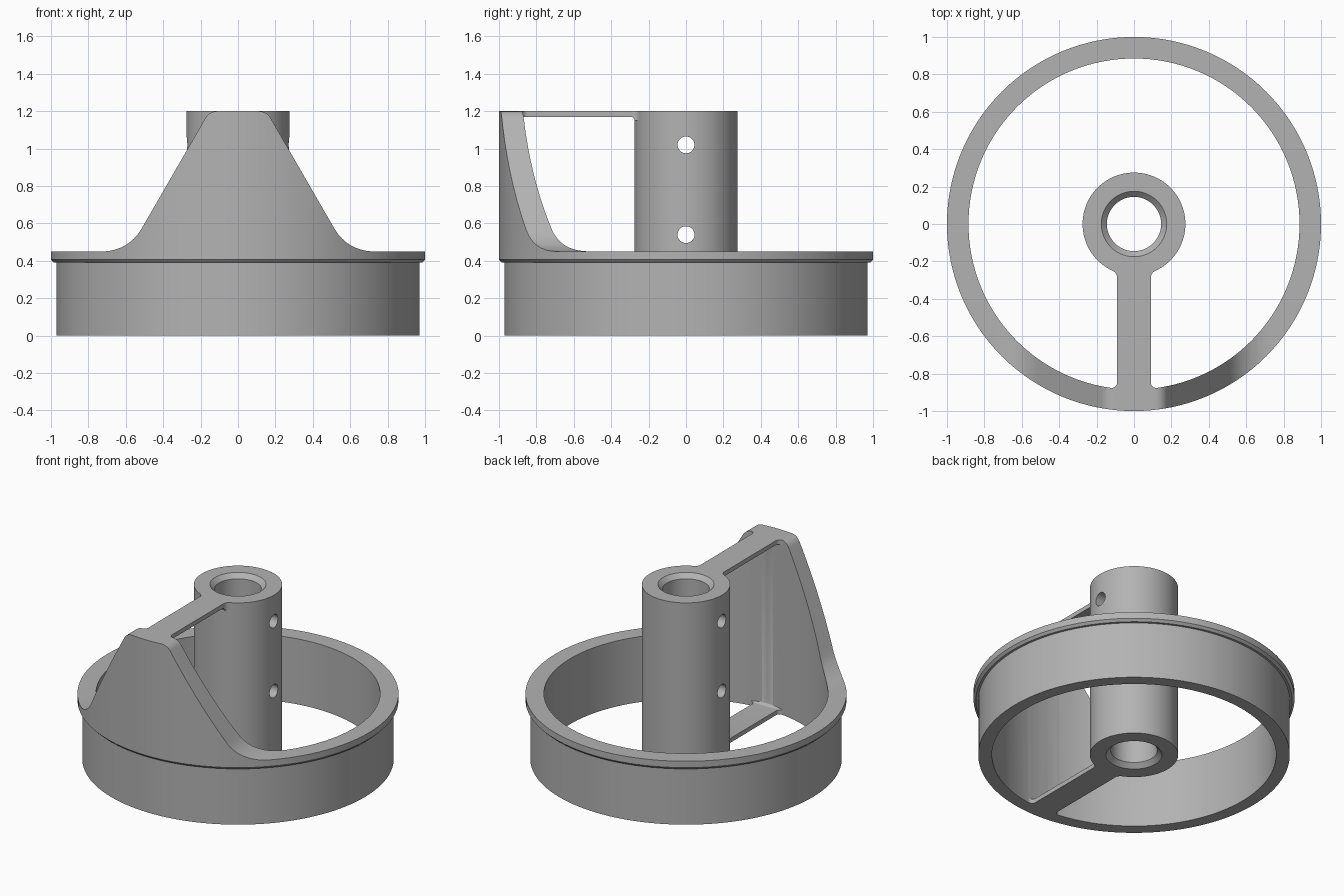
import bpy, bmesh, math
from mathutils import Vector

cube = bpy.data.objects.get("Cube")
if cube:
    bpy.data.objects.remove(cube, do_unlink=True)

grey = bpy.data.materials.new("satin_grey")
grey.use_nodes = True
grey.diffuse_color = (0.45, 0.45, 0.45, 1)
grey.node_tree.nodes["Principled BSDF"].inputs["Base Color"].default_value = (0.45, 0.45, 0.45, 1)

RIM_IN, RIM_OUT, HUB, BORE = 0.885, 1.0, 0.275, 0.145
LIP, TOP, HALF = 0.45, 1.2, 0.09


def finish(name, bm):
    bmesh.ops.recalc_face_normals(bm, faces=bm.faces[:])
    mesh = bpy.data.meshes.new(name)
    bm.to_mesh(mesh)
    bm.free()
    mesh.materials.append(grey)
    ob = bpy.data.objects.new(name, mesh)
    bpy.context.collection.objects.link(ob)
    return ob


def lathe(name, profile, n=128):
    """Revolve a closed (radius, z) loop around z."""
    bm = bmesh.new()
    rings = []
    for i in range(n):
        a = math.tau * i / n
        rings.append([bm.verts.new((r * math.cos(a), r * math.sin(a), z)) for r, z in profile])
    m = len(profile)
    for i in range(n):
        p, q = rings[i], rings[(i + 1) % n]
        for j in range(m):
            k = (j + 1) % m
            bm.faces.new((p[j], q[j], q[k], p[k]))
    return finish(name, bm)


def prism(name, outline, axis, lo, hi):
    """Extrude a 2D outline along an axis."""
    def place(u, v, w):
        return {"x": (w, u, v), "y": (u, w, v), "z": (u, v, w)}[axis]
    bm = bmesh.new()
    face = bm.faces.new([bm.verts.new(place(u, v, lo)) for u, v in outline])
    out = bmesh.ops.extrude_face_region(bm, geom=[face])
    moved = [g for g in out["geom"] if isinstance(g, bmesh.types.BMVert)]
    bmesh.ops.translate(bm, verts=moved, vec=Vector(place(0, 0, hi - lo)))
    return finish(name, bm)


def combine(target, other, operation):
    mod = target.modifiers.new("combine", "BOOLEAN")
    mod.operation, mod.solver, mod.object = operation, "EXACT", other
    bpy.context.view_layer.objects.active = target
    bpy.ops.object.modifier_apply(modifier=mod.name)
    bpy.data.objects.remove(other, do_unlink=True)


def arc(cx, cy, r, start, end, n=8):
    """Arc points between two angles in degrees."""
    angles = [math.radians(start + (end - start) * i / n) for i in range(n + 1)]
    return [(cx + r * math.cos(a), cy + r * math.sin(a)) for a in angles]


def mirror(points):
    return [(-u, v) for u, v in points]


# Rim: full-height sleeve with a lip, trimmed down to leave the front wall
frame = lathe("wheel_frame", [(RIM_IN, 0), (0.97, 0), (0.97, 0.39), (0.985, 0.39),
                              (RIM_OUT, 0.406), (RIM_OUT, TOP), (RIM_IN, TOP)])
foot_r, crown_r = 0.24, 0.07
slope_x = 0.586                                       # slanted edge at lip height
crown_x = slope_x - (TOP - LIP) * math.tan(math.radians(30))
flank = arc(crown_x - crown_r * math.tan(math.radians(30)), TOP - crown_r, crown_r, 90, 30)
flank += arc(slope_x + foot_r * math.tan(math.radians(30)), LIP + foot_r, foot_r, 210, 270)
flank += [(1.1, LIP), (1.1, 1.3), (flank[0][0], 1.3)]
back = [(-0.9, LIP), (0.9, LIP), (0.9, 1.3), (-0.9, 1.3)]
for outline, lo in ((flank, -1.1), (mirror(flank), -1.1), (back, 0)):
    combine(frame, prism("trim_cutter", outline, "y", lo, 1.1), "DIFFERENCE")

# Hub: chamfered tube with two cross holes
c = 0.03
hub = lathe("hub", [(BORE + c, 0), (HUB, 0), (HUB, TOP), (BORE + c, TOP),
                    (BORE, TOP - c), (BORE, c)], 96)
for z in (0.54, 1.02):
    combine(hub, prism("hole_cutter", arc(0, z, 0.045, 0, 348.75, 31), "x", -0.4, 0.4), "DIFFERENCE")

# Spoke plan: straight bar with fillets into hub and rim
f1, f2 = 0.04, 0.03
x1, x2 = HALF + f1, HALF + f2
y1 = -math.sqrt((HUB + f1) ** 2 - x1 ** 2)
y2 = -math.sqrt((RIM_IN - f2) ** 2 - x2 ** 2)
hub_angle = math.degrees(math.atan2(-y1, -x1))
rim_angle = math.degrees(math.atan2(y2, x2)) + 360
side = [(0.08, -0.2)] + arc(x1, y1, f1, hub_angle, 180) + arc(x2, y2, f2, 180, rim_angle) + [(0.09, -0.93)]
plan = side + mirror(side)[::-1]

# Spoke side profile: thin plate, thickened by small fillets at both ends
t, f = 0.03, 0.02
section = [(-0.93, 0), (-0.2, 0), (-0.2, t + f)]
section += arc(-HUB - f, t + f, f, 0, -90, 5) + arc(-RIM_IN + f, t + f, f, 270, 180, 5)
section += [(-0.93, t + f)]

# Lower and upper spokes
combine(frame, hub, "UNION")
for name, base, sign in (("lower_spoke", 0, 1), ("upper_spoke", TOP, -1)):
    far = base + sign * 0.1
    spoke = prism(name, plan, "z", min(base, far), max(base, far))
    shape = [(y, base + sign * z) for y, z in section]
    combine(spoke, prism("spoke_section", shape, "x", -0.3, 0.3), "INTERSECT")
    combine(frame, spoke, "UNION")

# Smooth shading with sharp edges
bpy.ops.object.select_all(action="DESELECT")
frame.select_set(True)
bpy.context.view_layer.objects.active = frame
bpy.ops.object.shade_smooth_by_angle(angle=math.radians(25))
